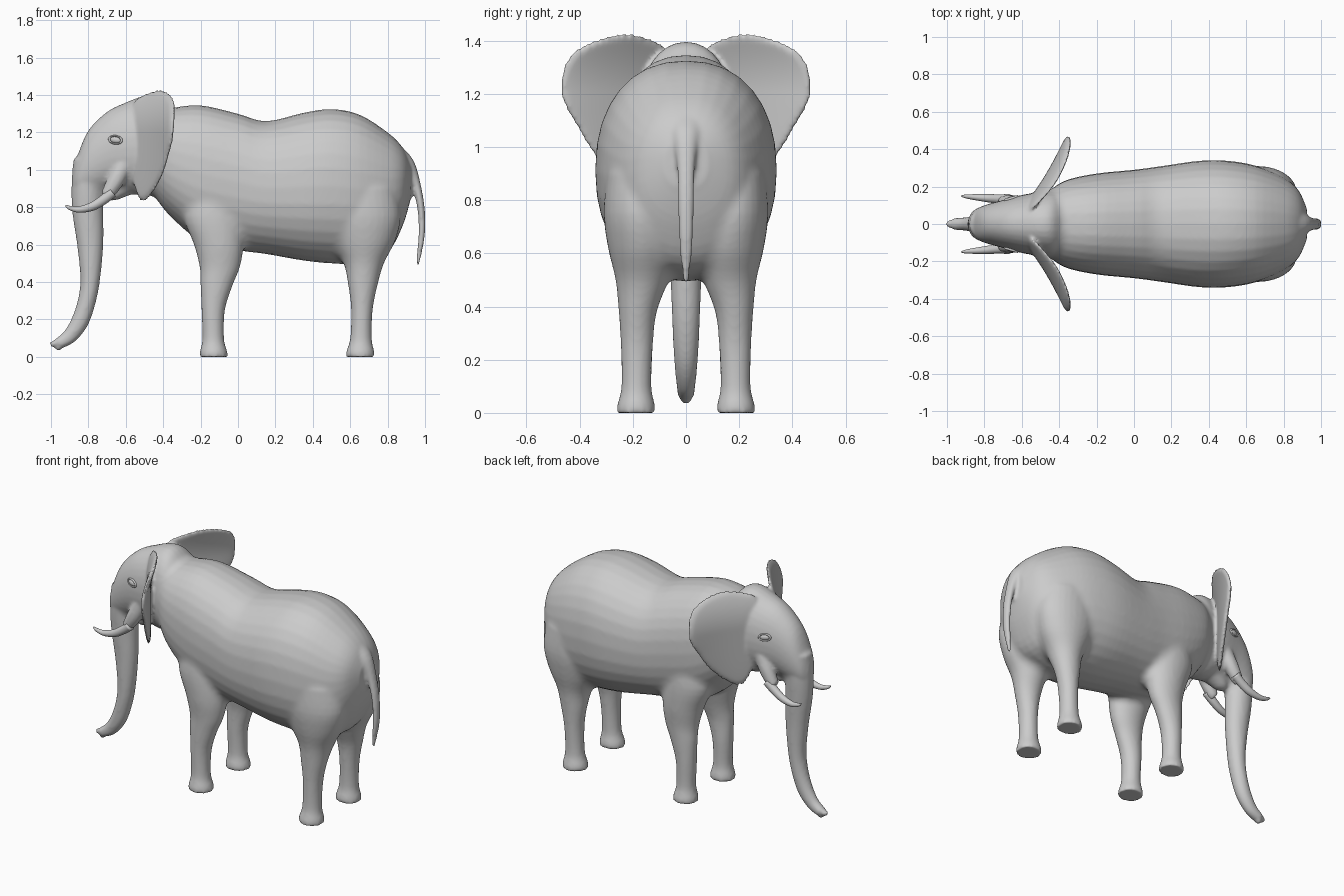
import bpy, bmesh, math
from mathutils import Vector

cube = bpy.data.objects.get("Cube")
if cube:
    bpy.data.objects.remove(cube, do_unlink=True)

grey = bpy.data.materials.new("grey_skin")
grey.use_nodes = True
GREY = (0.6, 0.6, 0.6, 1)
grey.diffuse_color = GREY
grey.node_tree.nodes["Principled BSDF"].inputs["Base Color"].default_value = GREY


def resample(rows, steps=4, closed=False):
    """Catmull-Rom interpolation through rows of numbers."""
    n = len(rows)
    pick = (lambda i: rows[i % n]) if closed else (lambda i: rows[max(0, min(n - 1, i))])
    out = []
    for i in range(n if closed else n - 1):
        for k in range(steps):
            t = k / steps
            out.append([0.5 * (2 * b + (c - a) * t + (2*a - 5*b + 4*c - d) * t**2
                               + (3*b - a - 3*c + d) * t**3)
                        for a, b, c, d in zip(pick(i - 1), pick(i), pick(i + 1), pick(i + 2))])
    return out if closed else out + [list(rows[-1])]


def make_object(name, bm):
    bmesh.ops.recalc_face_normals(bm, faces=bm.faces)
    mesh = bpy.data.meshes.new(name)
    bm.to_mesh(mesh)
    bm.free()
    for p in mesh.polygons:
        p.use_smooth = True
    mesh.materials.append(grey)
    obj = bpy.data.objects.new(name, mesh)
    bpy.context.collection.objects.link(obj)
    return obj


def skin(name, rings):
    """Closed surface through rings of points."""
    bm = bmesh.new()
    loops = [[bm.verts.new(p) for p in ring] for ring in rings]
    for lo, hi in zip(loops, loops[1:]):
        for i in range(len(lo)):
            j = (i + 1) % len(lo)
            bm.faces.new((lo[i], lo[j], hi[j], hi[i]))
    bm.faces.new(loops[0])
    bm.faces.new(loops[-1])
    return make_object(name, bm)


def oval(centre, a, b, power=2.0, n=32):
    """Superellipse ring around centre with half axes a and b."""
    ring = []
    for i in range(n):
        c, s = math.cos(i * math.tau / n), math.sin(i * math.tau / n)
        ring.append(Vector(centre) + Vector(a) * math.copysign(abs(c) ** (2 / power), c)
                    + Vector(b) * math.copysign(abs(s) ** (2 / power), s))
    return ring


def barrel(name, rows, power):
    """Rows: x, bottom z, top z, half width."""
    return skin(name, [oval((x, 0, (lo + hi) / 2), (0, w, 0), (0, 0, (hi - lo) / 2), power)
                       for x, lo, hi, w in resample(rows)])


def leg(name, rows, side):
    """Rows: z, x from, x to, y from, y to."""
    return skin(name, [oval((((x0 + x1) / 2), side * (y0 + y1) / 2, z),
                            ((x1 - x0) / 2, 0, 0), (0, (y1 - y0) / 2, 0))
                       for z, x0, x1, y0, y1 in resample(rows)])


def tube(name, rows, y=0.0):
    """Rows: x, z, half depth, half width; rings stand across the path."""
    pts = resample(rows)
    rings = []
    for i, (x, z, depth, width) in enumerate(pts):
        p, q = pts[max(i - 1, 0)], pts[min(i + 1, len(pts) - 1)]
        along = Vector((q[0] - p[0], 0, q[1] - p[1])).normalized()
        across = Vector((-along.z, 0, along.x))
        rings.append(oval((x, y, z), across * depth, (0, width, 0)))
    return skin(name, rings)


def ear(name, outline, side):
    """Curved, thin lens inside a (y, z) outline."""
    rim = resample(outline, closed=True)
    cy, cz = 0.27, 1.15
    rings = []
    for step in range(-11, 12):
        s = 1.02 - abs(step) / 11
        thick = math.copysign(0.009 + 0.010 * math.sqrt(max(0, 1 - s ** 4)), step) if step else 0
        ring = []
        for ry, rz in rim:
            y, z = cy + (ry - cy) * s, cz + (rz - cz) * s
            x = -0.53 + 0.72 * (y - 0.15) - 0.5 * (y - 0.15) ** 2
            x += 1.2 * max(0, z - 1.2) ** 2 + thick
            ring.append(Vector((x, side * y, z)))
        rings.append(ring)
    return skin(name, rings)


def merged(name, parts, voxel, rounds):
    """One watertight, softened surface out of overlapping parts."""
    bm = bmesh.new()
    for part in parts:
        bm.from_mesh(part.data)
    obj = make_object(name, bm)
    remesh = obj.modifiers.new("fuse", 'REMESH')
    remesh.mode = 'VOXEL'
    remesh.voxel_size = voxel
    remesh.use_smooth_shade = True
    soft = obj.modifiers.new("soften", 'SMOOTH')
    soft.factor = 0.5
    soft.iterations = rounds
    graph = bpy.context.evaluated_depsgraph_get()
    mesh = bpy.data.meshes.new_from_object(obj.evaluated_get(graph))
    obj.modifiers.clear()
    obj.data = mesh
    mesh.materials.clear()
    mesh.materials.append(grey)
    return obj


# Torso and head
big = [
    barrel("torso", [(-.52, .92, 1.28, .12), (-.45, .86, 1.31, .18), (-.36, .75, 1.33, .235),
                     (-.2, .62, 1.345, .27), (0, .57, 1.3, .29), (.15, .55, 1.26, .31),
                     (.35, .515, 1.305, .338), (.5, .5, 1.325, .338), (.65, .5, 1.295, .312),
                     (.8, .56, 1.2, .25), (.88, .7, 1.12, .18), (.925, .85, 1.03, .08)], 2.25),
    barrel("head", [(-.885, .88, .98, .03), (-.86, .86, 1.07, .07), (-.8, .86, 1.21, .1),
                    (-.7, .89, 1.31, .128), (-.6, .88, 1.36, .155), (-.5, .86, 1.395, .172),
                    (-.43, .88, 1.38, .18), (-.36, .92, 1.3, .17)], 2.1),
    tube("trunk", [(-.79, 1.05, .09, .085), (-.805, .92, .085, .082), (-.803, .78, .083, .073),
                   (-.79, .6, .07, .062), (-.79, .42, .053, .055), (-.808, .3, .048, .05),
                   (-.845, .19, .047, .044), (-.9, .11, .04, .036), (-.962, .07, .03, .032)]),
    tube("jaw", [(-.5, .97, .08, .09), (-.6, .92, .06, .07), (-.67, .87, .04, .045),
                 (-.69, .845, .02, .025)]),
]
FRONT_LEG = [(0, -.205, -.055, .115, .26), (.03, -.203, -.058, .117, .258),
             (.1, -.19, -.075, .13, .243), (.25, -.195, -.07, .125, .245),
             (.38, -.2, -.03, .12, .25), (.48, -.205, .01, .1, .255), (.6, -.235, .03, .07, .268),
             (.75, -.29, .03, .05, .27), (.9, -.27, 0, .05, .25)]
HIND_LEG = [(0, .578, .73, .115, .26), (.03, .58, .728, .117, .258),
            (.1, .6, .715, .13, .243), (.25, .605, .72, .125, .245),
            (.38, .59, .745, .11, .253), (.5, .565, .78, .065, .265), (.62, .5, .84, .03, .293),
            (.75, .45, .87, .03, .31), (.9, .46, .85, .03, .30)]
EAR = [(.08, 1.37), (.15, 1.41), (.22, 1.425), (.33, 1.405), (.42, 1.355), (.467, 1.27),
       (.46, 1.17), (.41, 1.08), (.35, .98), (.27, .89), (.19, .835), (.14, .87), (.1, 1), (.08, 1.2)]

# Tail and the two lips of the trunk tip
small = [
    tube("tail", [(.85, 1.08, .05, .08), (.91, 1.03, .035, .05), (.95, .93, .025, .034),
                  (.978, .8, .02, .03), (.983, .67, .017, .028), (.972, .57, .014, .02),
                  (.96, .49, .008, .009)]),
    tube("upper_lip", [(-.94, .09, .022, .03), (-.975, .074, .018, .024), (-1.003, .064, .013, .014)]),
    tube("lower_lip", [(-.93, .08, .022, .03), (-.955, .056, .018, .024), (-.967, .036, .012, .014)]),
]
for side in (1, -1):
    big += [leg("front_leg", FRONT_LEG, side), leg("hind_leg", HIND_LEG, side)]
    small += [ear("ear", EAR, side),
              tube("tusk_socket", [(-.6, 1.05, .04, .03), (-.65, .95, .045, .04),
                                   (-.695, .875, .036, .036), (-.715, .857, .03, .03)], side * .115)]

    # Tusks
    tusk = tube("tusk", [(-.67, .88, .027, .027), (-.72, .84, .026, .025), (-.78, .804, .023, .022),
                         (-.85, .788, .017, .016), (-.9, .797, .011, .01), (-.922, .81, .004, .004)],
                side * .133)
    for v in tusk.data.vertices:
        v.co.y += side * 0.08 * max(0, -.72 - v.co.x)

    # Eyeball and eyelid rim
    spot = Vector((-.655, side * .137, 1.16))
    turn = (math.radians(90), math.radians(8), side * math.radians(16))
    bpy.ops.mesh.primitive_uv_sphere_add(segments=24, ring_count=12, radius=1, location=spot, rotation=turn)
    eyeball = bpy.context.object
    eyeball.name = "eyeball"
    eyeball.scale = (.03, .017, .012)
    bpy.ops.mesh.primitive_torus_add(major_segments=32, minor_segments=10, major_radius=.034,
                                     minor_radius=.007, location=spot, rotation=turn)
    lid = bpy.context.object
    lid.name = "eyelid"
    lid.scale = (1, .62, 1.2)
    for part in (eyeball, lid):
        part.data.materials.append(grey)
        for p in part.data.polygons:
            p.use_smooth = True

# Soft fillets between the large masses, then one fused skin
fillets = merged("fillets", big, 0.02, 12)
sources = big + small + [fillets]
merged("body", sources, 0.0095, 6)
for part in sources:
    bpy.data.objects.remove(part, do_unlink=True)
